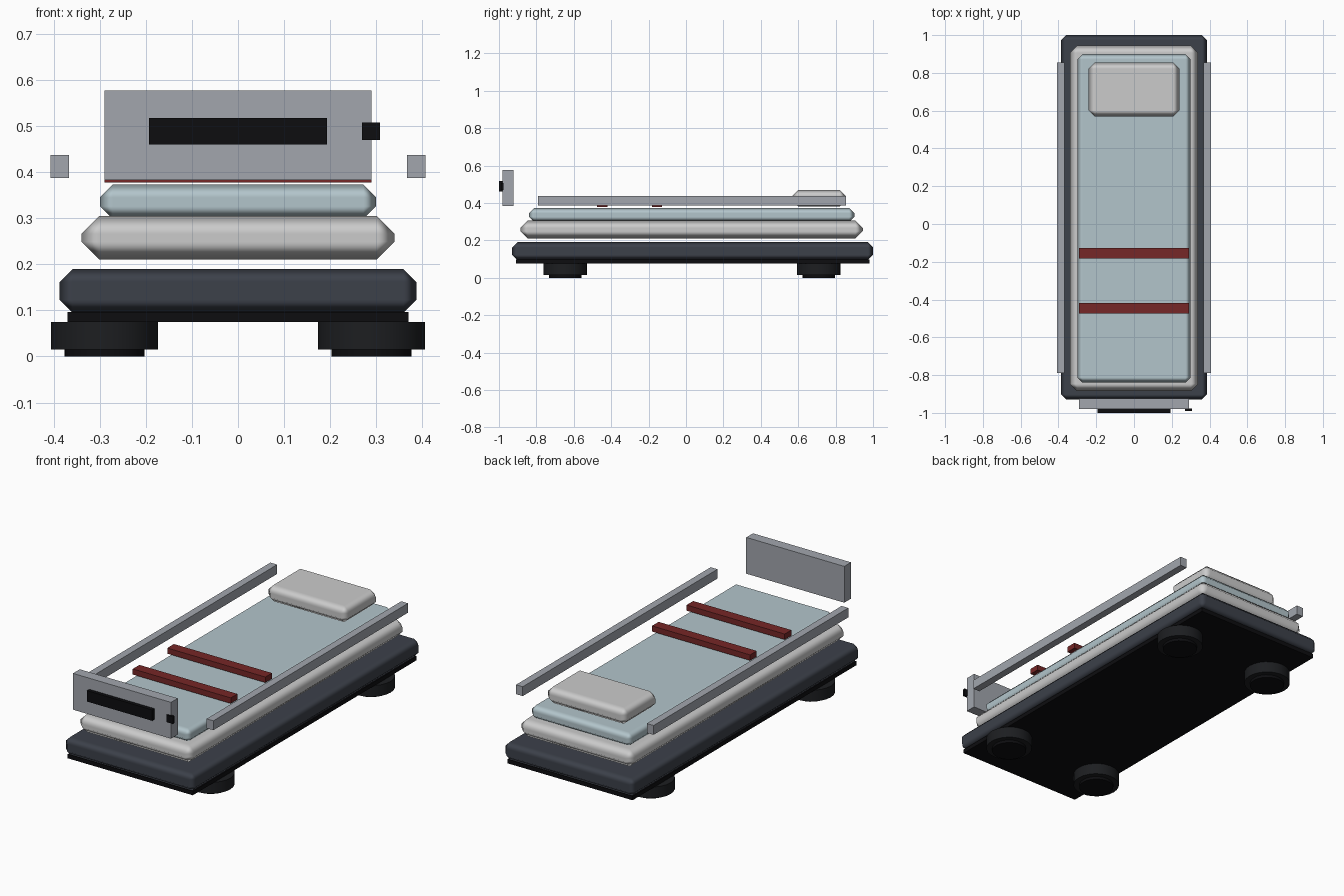
import bpy
from math import radians

if "Cube" in bpy.data.objects:
    bpy.data.objects.remove(bpy.data.objects["Cube"])


def mat(name, rgb):
    m = bpy.data.materials.new(name)
    m.diffuse_color = (*rgb, 1)
    m.use_nodes = True
    m.node_tree.nodes["Principled BSDF"].inputs["Base Color"].default_value = m.diffuse_color
    return m


DARK = mat("dark_grey", (0.045, 0.052, 0.068))
BLACK = mat("black", (0.004, 0.004, 0.005))
RUBBER = mat("rubber", (0.012, 0.013, 0.015))
LINEN = mat("linen", (0.62, 0.62, 0.65))
BLUE = mat("pale_blue", (0.45, 0.56, 0.60))
RED = mat("red", (0.18, 0.02, 0.02))
METAL = mat("metal", (0.36, 0.38, 0.42))


def box(name, x, y, z, material, bevel=0):
    """Box from (min, max) ranges, with an optional soft chamfer."""
    bpy.ops.mesh.primitive_cube_add(size=1, location=[sum(r) / 2 for r in (x, y, z)])
    ob = bpy.context.object
    ob.name = name
    ob.scale = [r[1] - r[0] for r in (x, y, z)]
    bpy.ops.object.transform_apply(location=False, rotation=False, scale=True)
    ob.data.materials.append(material)
    if bevel:
        bpy.ops.object.shade_smooth()
        mod = ob.modifiers.new("Bevel", 'BEVEL')
        mod.width = bevel
        mod.segments = 1
        mod.harden_normals = True
    return ob


def disc(name, x, y, z, radius, material):
    bpy.ops.mesh.primitive_cylinder_add(vertices=24, radius=radius, depth=z[1] - z[0],
                                        location=(x, y, sum(z) / 2))
    ob = bpy.context.object
    ob.name = name
    ob.data.materials.append(material)
    bpy.ops.object.shade_smooth_by_angle(angle=radians(30))


# Base and underside plate
box("base", (-0.387, 0.387), (-0.93, 1.0), (0.095, 0.19), DARK, 0.028)
box("underside_plate", (-0.37, 0.37), (-0.91, 0.98), (0.075, 0.097), BLACK)

# Feet: wide disc on a smaller pad
for side, x in (("left", -0.29), ("right", 0.29)):
    for end, y in (("front", -0.645), ("back", 0.71)):
        disc(f"{end}_{side}_foot", x, y, (0.015, 0.075), 0.116, RUBBER)
        disc(f"{end}_{side}_foot_pad", x, y, (0, 0.015), 0.087, BLACK)

# Bedding
box("mattress", (-0.34, 0.34), (-0.885, 0.945), (0.21, 0.305), LINEN, 0.039)
box("sheet", (-0.30, 0.30), (-0.84, 0.90), (0.298, 0.373), BLUE, 0.028)
box("pillow", (-0.24, 0.24), (0.568, 0.855), (0.38, 0.47), LINEN, 0.033)

# Straps
for i, y in enumerate((-0.447, -0.155)):
    box(f"strap_{i + 1}", (-0.29, 0.29), (y - 0.028, y + 0.028), (0.378, 0.408), RED)

# Side rails
for side, s in (("left", -1), ("right", 1)):
    box(f"{side}_rail", sorted((s * 0.367, s * 0.407)), (-0.79, 0.855), (0.387, 0.437), METAL)

# Front control panel
box("control_panel", (-0.29, 0.29), (-0.98, -0.923), (0.383, 0.577), METAL)
box("display", (-0.193, 0.193), (-1.0, -0.975), (0.46, 0.518), BLACK)
box("button", (0.269, 0.308), (-0.99, -0.976), (0.47, 0.508), BLACK)
